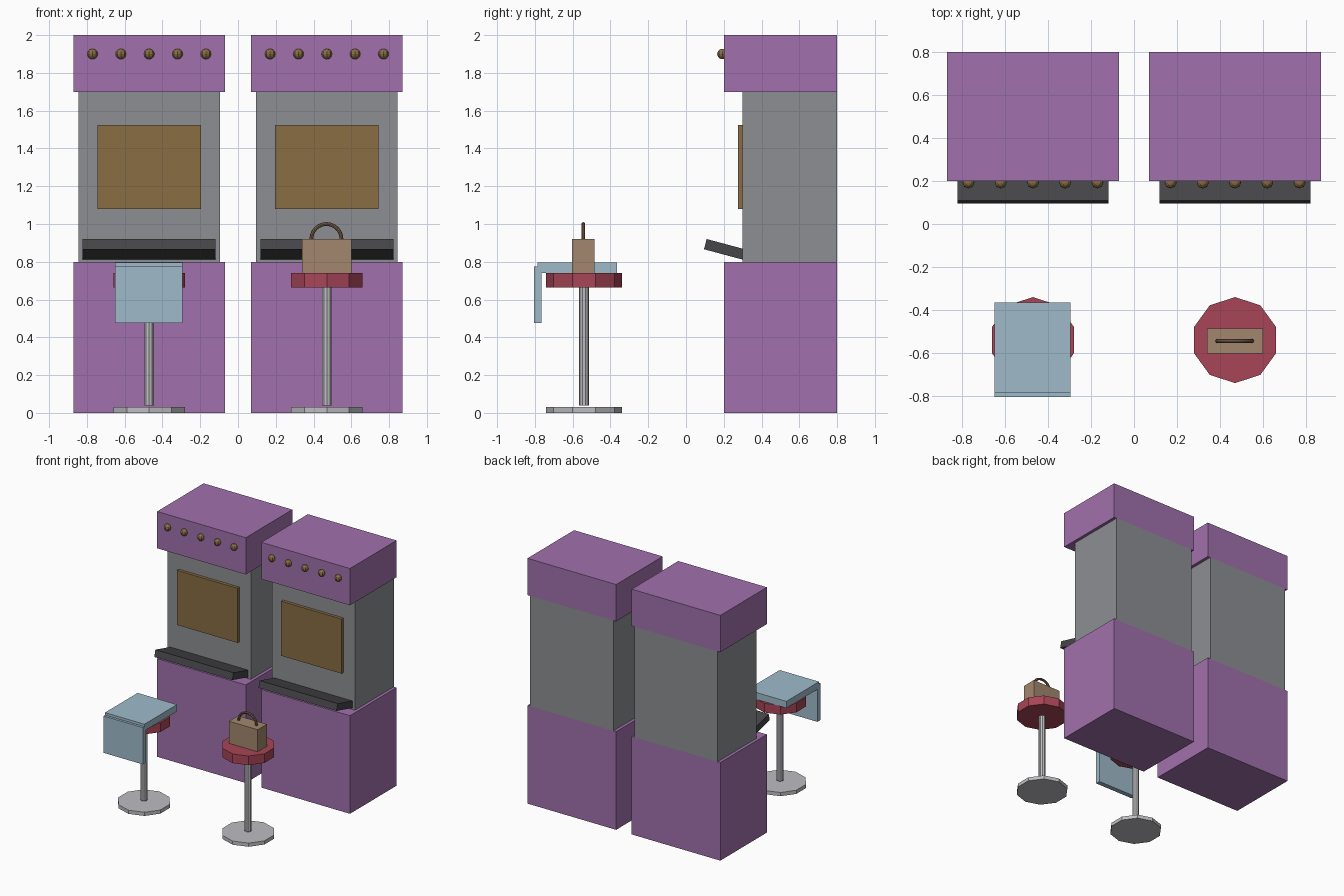
import bpy
from math import radians, pi

cube = bpy.data.objects.get("Cube")
if cube:
    bpy.data.objects.remove(cube, do_unlink=True)


def material(name, *srgb):
    """Flat material from 0-255 display values, stored as linear."""
    lin = [((c / 255 + 0.055) / 1.055) ** 2.4 for c in srgb] + [1]
    m = bpy.data.materials.new(name)
    m.use_nodes = True
    m.diffuse_color = lin
    m.node_tree.nodes["Principled BSDF"].inputs["Base Color"].default_value = lin
    return m


purple = material("purple", 161, 113, 173)
grey = material("cabinet grey", 140, 143, 147)
bronze = material("bronze", 137, 109, 68)
black = material("charcoal", 70, 70, 73)
red = material("seat red", 167, 69, 87)
silver = material("silver", 190, 190, 194)
blue = material("cloth blue", 159, 187, 202)
tan = material("bag tan", 162, 135, 110)
brown = material("handle brown", 130, 101, 78)


def finish(name, mat):
    ob = bpy.context.object
    ob.name = name
    ob.data.materials.append(mat)
    return ob


def box(name, mat, x, y, z, tilt=0):
    """Box from (low, high) ranges, optionally tilted about x."""
    ranges = (x, y, z)
    bpy.ops.mesh.primitive_cube_add(size=1, location=[sum(r) / 2 for r in ranges])
    ob = finish(name, mat)
    for v in ob.data.vertices:
        v.co = [c * (r[1] - r[0]) for c, r in zip(v.co, ranges)]
    ob.rotation_euler.x = radians(tilt)
    return ob


def disc(name, mat, x, radius, z):
    bpy.ops.mesh.primitive_cylinder_add(
        vertices=10, radius=radius, depth=z[1] - z[0],
        location=(x, -0.54, sum(z) / 2))
    return finish(name, mat)


def span(x, half):
    return (x - half, x + half)


for side, x in (("right", -0.47), ("left", 0.47)):
    # Cabinet
    box(side + "_cabinet_base", purple, span(x, 0.4), (0.2, 0.8), (0, 0.8))
    box(side + "_cabinet_body", grey, span(x, 0.375), (0.3, 0.8), (0.8, 1.7))
    box(side + "_cabinet_top", purple, span(x, 0.4), (0.2, 0.8), (1.7, 2))
    box(side + "_screen", bronze, span(x, 0.273), (0.275, 0.31), (1.08, 1.525))
    box(side + "_tray", black, span(x, 0.352), (0.098, 0.348), (0.833, 0.889), -15)

    # Row of lamps
    for i in range(5):
        bpy.ops.mesh.primitive_uv_sphere_add(
            segments=8, ring_count=6, radius=0.028,
            location=(x + (i - 2) * 0.15, 0.193, 1.9))
        finish(f"{side}_lamp_{i + 1}", bronze)

    # Stool
    disc(side + "_stool_foot", silver, x, 0.2, (0, 0.03))
    disc(side + "_stool_pole", silver, x, 0.027, (0.04, 0.68))
    disc(side + "_stool_seat", red, x, 0.2, (0.665, 0.74))

# Cloth draped on the right stool
box("cloth_top", blue, (-0.65, -0.295), (-0.785, -0.365), (0.74, 0.795))
box("cloth_drop", blue, (-0.65, -0.295), (-0.805, -0.765), (0.475, 0.775))

# Bag on the left stool
box("bag_body", tan, (0.34, 0.6), (-0.603, -0.485), (0.74, 0.92))
bpy.ops.mesh.primitive_torus_add(
    major_segments=24, minor_segments=8, major_radius=0.08, minor_radius=0.01,
    location=(0.468, -0.544, 0.92), rotation=(pi / 2, 0, 0))
finish("bag_handle", brown)
bpy.ops.object.shade_smooth_by_angle()
